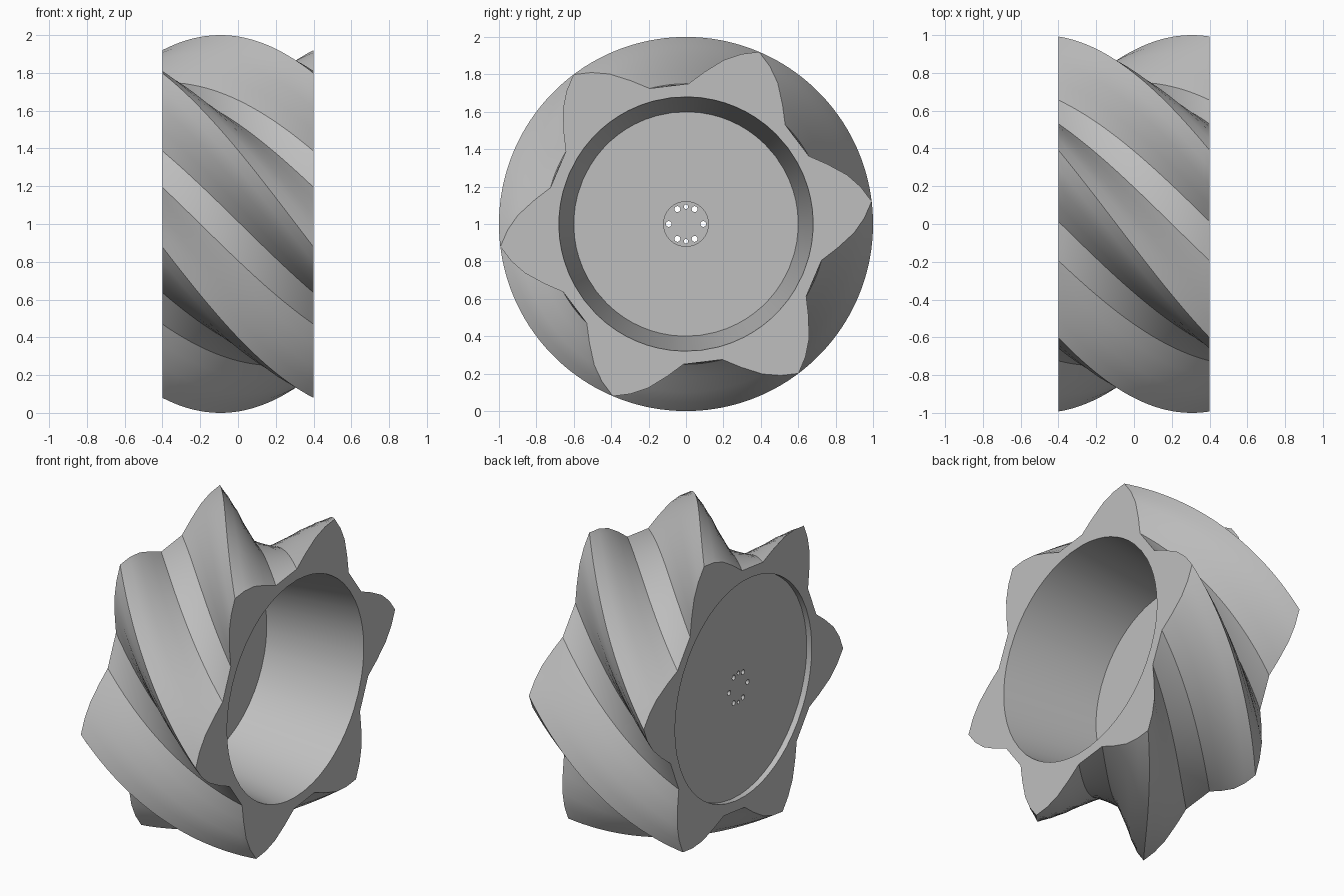
import bpy
import bmesh
from math import cos, sin, pi, radians
from mathutils import Matrix

if "Cube" in bpy.data.objects:
    bpy.data.objects.remove(bpy.data.objects["Cube"], do_unlink=True)

HALF = 0.4            # half width along the axle
LOBES = 6
TIP_ANGLE = 127       # angle of one lobe tip on the +x face
FLOOR, BACK = -0.22, -0.365   # web faces
BORE, BORE_DEEP = 0.68, 0.6

steel = bpy.data.materials.new("plain_grey")
steel.use_nodes = True
grey = (0.52, 0.52, 0.52, 1)
steel.diffuse_color = grey
steel.node_tree.nodes["Principled BSDF"].inputs["Base Color"].default_value = grey


def add_object(name, bm):
    bmesh.ops.recalc_face_normals(bm, faces=bm.faces)
    mesh = bpy.data.meshes.new(name)
    bm.to_mesh(mesh)
    bm.free()
    mesh.materials.append(steel)
    ob = bpy.data.objects.new(name, mesh)
    bpy.context.collection.objects.link(ob)
    return ob


def activate(ob):
    bpy.ops.object.select_all(action='DESELECT')
    ob.select_set(True)
    bpy.context.view_layer.objects.active = ob


def axle_cone(bm, x0, x1, r0, r1, segments, y=0, z=0):
    """Cone or cylinder lying along x."""
    place = Matrix.Translation(((x0 + x1) / 2, y, 1 + z)) @ Matrix.Rotation(pi / 2, 4, 'Y')
    bmesh.ops.create_cone(bm, cap_ends=True, segments=segments, radius1=r0,
                          radius2=r1, depth=x1 - x0, matrix=place)


# Lobe outline: (degrees from tip, radius), mirrored and repeated
half_lobe = [(5, 0.955), (10, 0.9), (16, 0.82), (22, 0.75)]
lobe = [(-a, r) for a, r in reversed(half_lobe)] + [(0, 1.0)] + half_lobe + [(30, 0.743)]
outline = [(a + i * 360 / LOBES, r) for i in range(LOBES) for a, r in lobe]

# Twisted rotor: rings of the outline swept along x, then back through the bore
bm = bmesh.new()


def ring(x, twist, radius=None):
    verts = []
    for a, r in outline:
        t = radians(TIP_ANGLE + a + twist)
        r = radius or r
        verts.append(bm.verts.new((x, r * cos(t), 1 + r * sin(t))))
    return verts


STEPS = 28
rings = [ring(-HALF + 2 * HALF * i / STEPS, 60 * (i / STEPS - 1)) for i in range(STEPS + 1)]
rings.append(ring(HALF, 0, BORE))
rings.append(ring(FLOOR, 0, BORE_DEEP))
# the end outline has turned exactly one lobe, so the ring order shifts with it
rings.append(ring(BACK, -60, BORE))
rings.append(ring(-HALF, -60, BORE))
shift = len(lobe)
n = len(outline)
for k in range(len(rings)):
    a, b = rings[k], rings[(k + 1) % len(rings)]
    offset = shift if k == STEPS + 2 else 0
    for i in range(n):
        j = (i + 1) % n
        bm.faces.new((a[i], a[j], b[(j + offset) % n], b[(i + offset) % n]))
rotor = add_object("lobed_rotor", bm)

# Web closing the bore
bm = bmesh.new()
axle_cone(bm, BACK, FLOOR, BORE + 0.003, BORE_DEEP + 0.003, 64)
web = add_object("web_disc", bm)

# Cutters: shallow hub recess and bolt holes
bm = bmesh.new()
axle_cone(bm, FLOOR - 0.02, FLOOR + 0.1, 0.12, 0.12, 32)
recess = add_object("hub_recess_cutter", bm)

bm = bmesh.new()
for deg in (0, 60, 90, 120, 180, 240, 270, 300):
    t = radians(deg)
    size = 0.012 if deg % 180 == 90 else 0.016
    axle_cone(bm, BACK - 0.1, FLOOR + 0.1, size, size, 12,
              0.092 * cos(t), 0.092 * sin(t))
holes = add_object("bolt_hole_cutter", bm)

activate(web)
for cutter in (recess, holes):
    cutter.hide_render = True
    mod = web.modifiers.new("cut", 'BOOLEAN')
    mod.operation = 'DIFFERENCE'
    mod.solver = 'EXACT'
    mod.object = cutter
    bpy.ops.object.modifier_apply(modifier=mod.name)
    bpy.data.objects.remove(cutter, do_unlink=True)

for ob in (rotor, web):
    activate(ob)
    bpy.ops.object.shade_smooth_by_angle(angle=radians(18))
